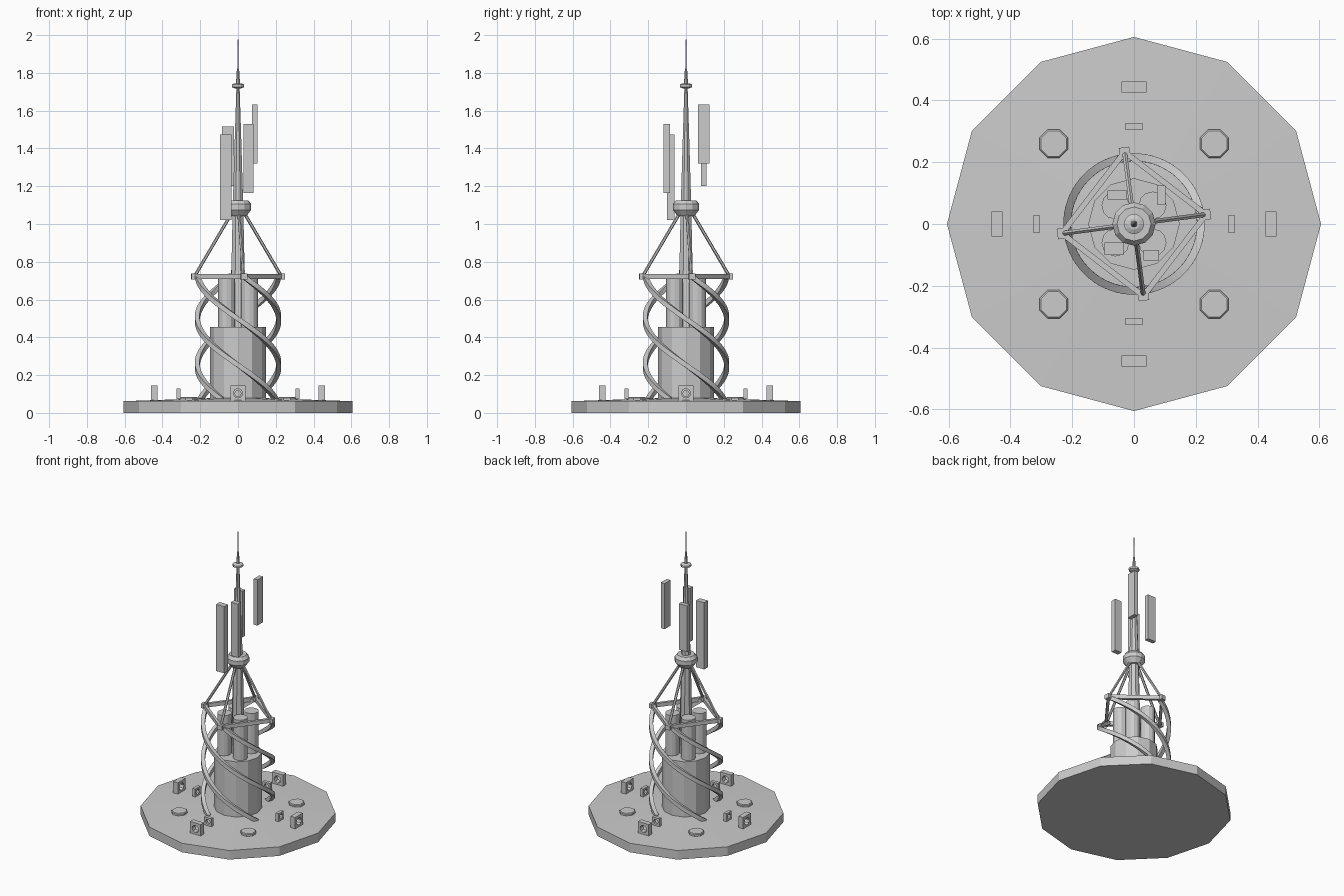
import bpy, bmesh, math
from mathutils import Vector, Matrix

if "Cube" in bpy.data.objects:
    bpy.data.objects.remove(bpy.data.objects["Cube"])

grey = bpy.data.materials.new("plain_grey")
grey.diffuse_color = (0.6, 0.6, 0.6, 1)
grey.use_nodes = True
grey.node_tree.nodes["Principled BSDF"].inputs["Base Color"].default_value = grey.diffuse_color


def finish(name, bm):
    bmesh.ops.recalc_face_normals(bm, faces=bm.faces)
    me = bpy.data.meshes.new(name)
    bm.to_mesh(me)
    bm.free()
    me.materials.append(grey)
    ob = bpy.data.objects.new(name, me)
    bpy.context.collection.objects.link(ob)
    return ob


def loft(name, rings, cap=True):
    """Skin a list of equal-length point rings."""
    bm = bmesh.new()
    vs = [[bm.verts.new(p) for p in ring] for ring in rings]
    n = len(vs[0])
    for a, b in zip(vs, vs[1:]):
        for i in range(n):
            j = (i + 1) % n
            bm.faces.new((a[i], a[j], b[j], b[i]))
    if cap:
        bm.faces.new(vs[0])
        bm.faces.new(vs[-1])
    return finish(name, bm)


def turned(name, profile, sides, at=(0, 0), start=0.0):
    """Revolve (radius, z) points around a vertical axis."""
    ang = [start + math.tau * i / sides for i in range(sides)]
    return loft(name, [[(at[0] + r * math.cos(a), at[1] + r * math.sin(a), z)
                        for a in ang] for r, z in profile])


def box(name, lo, hi):
    lo, hi = Vector(lo), Vector(hi)
    bm = bmesh.new()
    bmesh.ops.create_cube(bm, size=1, matrix=Matrix.Translation((lo + hi) / 2)
                          @ Matrix.Diagonal((*(hi - lo), 1)))
    return finish(name, bm)


def beam(name, p, q, w, h, sides=4):
    """Straight bar between two points."""
    p, q = Vector(p), Vector(q)
    d = (q - p).normalized()
    s = d.cross(Vector((0, 0, 1))).normalized()
    u = s.cross(d)
    k = 1 / math.cos(math.pi / sides)
    offs = []
    for i in range(sides):
        a = math.tau * (i + 0.5) / sides
        offs.append(s * (math.cos(a) * w / 2 * k) + u * (math.sin(a) * h / 2 * k))
    return loft(name, [[p + o for o in offs], [q + o for o in offs]])


def polar(r, deg, z):
    a = math.radians(deg)
    return (r * math.cos(a), r * math.sin(a), z)


def holed_block(name, dist, half, thick, zc, hole, turn):
    """Square block with an octagonal hole facing outward."""
    rot = Matrix.Rotation(math.radians(turn), 3, 'Z')
    rings = []
    for x, is_hole in ((-1, 0), (1, 0), (1, 1), (-1, 1), (-1, 0)):
        ring = []
        for i in range(8):
            a = math.tau * i / 8
            c, s = math.cos(a), math.sin(a)
            r = hole if is_hole else half / max(abs(c), abs(s))
            ring.append(rot @ Vector((dist + x * thick / 2, r * c, zc + r * s)))
        rings.append(ring)
    ob = loft(name, rings, cap=False)
    # weld the closing seam
    bm = bmesh.new()
    bm.from_mesh(ob.data)
    bmesh.ops.remove_doubles(bm, verts=bm.verts, dist=1e-5)
    bmesh.ops.recalc_face_normals(bm, faces=bm.faces)
    bm.to_mesh(ob.data)
    bm.free()


# Twelve-sided platform with a slightly raised middle
turned("platform", [(0.605, 0), (0.605, 0.062), (0.15, 0.078)], 12)

# Drum and the four tanks standing on it
turned("drum", [(0.148, 0.07), (0.148, 0.455)], 12)
for sx in (-1, 1):
    for sy in (-1, 1):
        turned("tank", [(0.045, 0.45), (0.045, 0.73)], 12, (0.06 * sx, 0.06 * sy))
        turned("round_pad", [(0.05, 0.06), (0.05, 0.08), (0.045, 0.085)], 8,
               (0.26 * sx, 0.26 * sy), math.pi / 8)

# Mast, collar, top disc and needle
turned("mast", [(0.045, 0.45), (0.03, 1.1), (0.017, 1.5), (0.009, 1.73)], 8, start=math.pi / 8)
turned("collar", [(0.045, 1.043), (0.07, 1.075), (0.07, 1.105), (0.055, 1.125)], 12)
turned("top_disc", [(0.018, 1.718), (0.033, 1.725), (0.033, 1.738), (0.018, 1.745)], 12)
turned("needle", [(0.011, 1.74), (0.006, 1.82), (0.0035, 1.825), (0.001, 2.0)], 8)

# Spiral legs, upper frame and struts, repeated four times
TOP, TWIST, STEPS = 7.5, 240, 48
for k in range(4):
    a0 = TOP + 90 * k
    rings = []
    for i in range(STEPS + 1):
        t = i / STEPS
        a = a0 + TWIST * t
        z = 0.722 - 0.652 * t
        c = Vector(polar(0.216, a, z))
        out = Vector(polar(1, a, 0))
        run = (Vector(polar(0.216 * math.radians(TWIST), a + 90, 0))
               + Vector((0, 0, -0.652))).normalized()
        up = run.cross(out)
        rings.append([c + out * (x * 0.0125) + up * (y * 0.0125)
                      for x, y in ((-1, -1), (1, -1), (1, 1), (-1, 1))])
    loft("spiral_leg", rings)
    beam("frame_beam", polar(0.235, a0, 0.722), polar(0.235, a0 + 90, 0.722), 0.018, 0.026)
    beam("frame_corner", polar(0.212, a0, 0.722), polar(0.25, a0, 0.722), 0.034, 0.03)
    beam("strut", polar(0.228, a0, 0.73), polar(0.035, a0, 1.055), 0.015, 0.015, 6)

# Upright panels around the mast
for lo, hi in (((-0.085, 0.08, 1.20), (-0.022, 0.108, 1.515)),
               ((0.074, 0.063, 1.32), (0.102, 0.125, 1.632)),
               ((-0.095, -0.1, 1.02), (-0.034, -0.06, 1.475)),
               ((0.03, -0.118, 1.165), (0.081, -0.084, 1.53))):
    box("panel", lo, hi)

# Blocks with round openings on the platform
for turn in range(0, 360, 90):
    holed_block("large_block", 0.443, 0.041, 0.035, 0.104, 0.025, turn)
    holed_block("small_block", 0.315, 0.0275, 0.022, 0.102, 0.017, turn)
